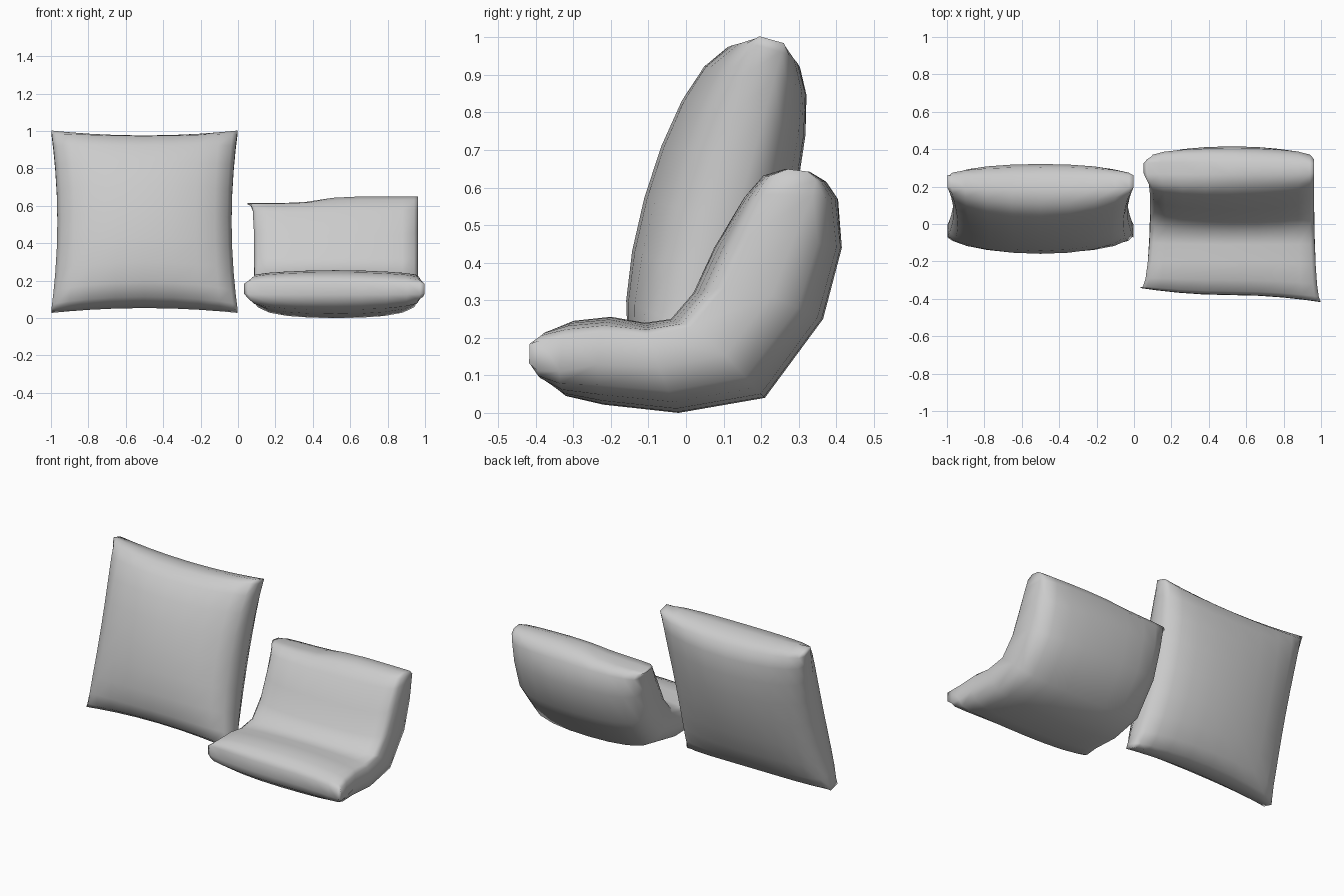
import bpy, bmesh, math
from mathutils import Vector

if "Cube" in bpy.data.objects:
    bpy.data.objects.remove(bpy.data.objects["Cube"])


def sine_steps(n):
    # steps from -1 to 1, denser near the seams
    return [math.sin(math.pi / 2 * (2 * i / n - 1)) for i in range(n + 1)]


def build_cushion(name, side_a, side_b):
    # two grids of points joined round the rim
    bm = bmesh.new()
    A = [[bm.verts.new(p) for p in row] for row in side_a]
    B = [[bm.verts.new(p) for p in row] for row in side_b]
    m, n = len(A), len(A[0])
    for g in (A, B):
        for i in range(m - 1):
            for j in range(n - 1):
                bm.faces.new((g[i][j], g[i][j + 1], g[i + 1][j + 1], g[i + 1][j]))
    ring = ([(0, j) for j in range(n - 1)] + [(i, n - 1) for i in range(m - 1)]
            + [(m - 1, j) for j in range(n - 1, 0, -1)] + [(i, 0) for i in range(m - 1, 0, -1)])
    for (i, j), (k, l) in zip(ring, ring[1:] + ring[:1]):
        bm.faces.new((A[i][j], A[k][l], B[k][l], B[i][j]))
    bmesh.ops.recalc_face_normals(bm, faces=bm.faces)
    for f in bm.faces:
        f.smooth = True
    me = bpy.data.meshes.new(name)
    bm.to_mesh(me)
    bm.free()
    ob = bpy.data.objects.new(name, me)
    bpy.context.collection.objects.link(ob)
    return ob


US = sine_steps(10)

# Upright square cushion, leaning back
centre = Vector((-0.5, 0.095, 0.515))
up = Vector((0, 0.268, 0.963))
front = Vector((0, -0.963, 0.268))


def upright_point(u, v, sign):
    depth = 0.18 if sign > 0 else 0.142
    t = 0.034 + depth * max(0, 1 - u * u) ** 0.42 * max(0, 1 - v * v) ** 0.38
    x = 0.498 * u * (1 - 0.065 * (1 - v * v))
    h = 0.497 * v * (1 - 0.055 * (1 - u * u))
    return centre + Vector((x, 0, 0)) + up * h + front * (t * sign)


build_cushion("upright_cushion", *[[[upright_point(u, v, s) for u in US] for v in US] for s in (1, -1)])

# Folded cushion: (y, z) profiles of its upper and lower faces, front to top
inner = [(-.378, .19), (-.36, .22), (-.30, .245), (-.20, .256), (-.11, .24), (-.04, .25),
         (.02, .32), (.075, .44), (.155, .575), (.205, .632), (.265, .65)]
outer = [(-.38, .125), (-.37, .085), (-.32, .045), (-.22, .022), (-.02, .0), (.21, .04),
         (.365, .25), (.415, .44), (.405, .57), (.375, .615), (.33, .642)]


def folded_point(u, k, profile):
    v = k / 5 - 1
    a, b, p = Vector(inner[k]), Vector(outer[k]), Vector(profile[k])
    fold = max(0, 1 - (v / 0.7) ** 2)
    mid = a.lerp(b, 0.5 - 0.04 * fold) + Vector((-0.03, 0.065)) * fold * u * u
    rim = {0: 0.8, 1: 0.6, 2: 0.45, 8: 0.5, 9: 0.65, 10: 0.8}.get(k, 0.36)
    q = mid + (p - mid) * (rim + (1 - rim) * max(0, 1 - u * u) ** 0.3)
    # uneven corners
    end = max(0, -v) ** 1.5
    top = max(0, v) ** 3
    q.x -= 0.038 * u * abs(u) * end
    q.y -= 0.035 * top * min(1, max(0, 0.2 - 2 * u))
    width = 0.438 + 0.045 * end + 0.018 * top
    cx = 0.525 - 0.01 * end - 0.018 * top
    return Vector((cx + u * width, q.x, q.y))


build_cushion("folded_cushion", *[[[folded_point(u, k, p) for u in US] for k in range(11)] for p in (inner, outer)])
